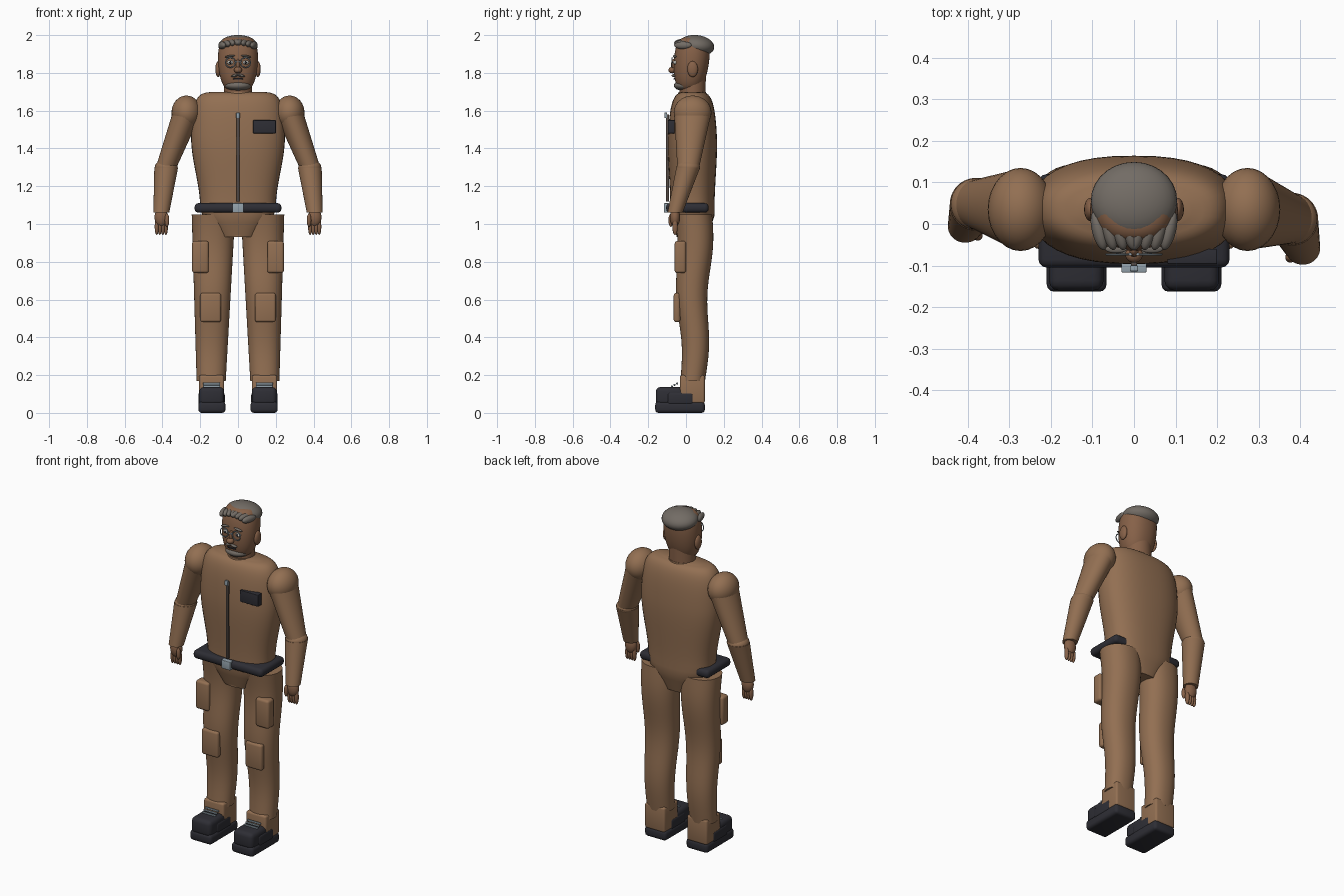
import bpy, bmesh, math
from mathutils import Vector, Matrix

cube = bpy.data.objects.get("Cube")
if cube:
    bpy.data.objects.remove(cube)
made = []


def material(name, *colour):
    mat = bpy.data.materials.new(name)
    mat.use_nodes = True
    mat.diffuse_color = (*colour, 1)
    shader = next(node for node in mat.node_tree.nodes if node.type == 'BSDF_PRINCIPLED')
    shader.inputs["Base Color"].default_value = (*colour, 1)
    shader.inputs["Roughness"].default_value = .7
    return mat


SUIT = material("tan_fabric", .29, .16, .085)
SKIN = material("brown_skin", .24, .12, .065)
HAIR = material("grey_hair", .17, .15, .13)
BLACK = material("black_leather", .027, .027, .035)
STEEL = material("steel", .3, .37, .42)
ZIP = material("dark_zip", .09, .07, .06)
WHITE = material("eye_white", .6, .6, .55)


def finish(name, bm, mat):
    bmesh.ops.recalc_face_normals(bm, faces=bm.faces)
    mesh = bpy.data.meshes.new(name)
    bm.to_mesh(mesh)
    bm.free()
    mesh.materials.append(mat)
    part = bpy.data.objects.new(name, mesh)
    bpy.context.scene.collection.objects.link(part)
    made.append(part)
    return part


def flip(part):
    part.data.transform(Matrix.Diagonal((-1, 1, 1, 1)))
    part.data.flip_normals()


def mirror(part):
    """Add the right-hand twin of a left-hand part."""
    twin = part.copy()
    twin.data = part.data.copy()
    twin.name = twin.data.name = part.name.replace("left", "right")
    bpy.context.scene.collection.objects.link(twin)
    flip(twin)
    made.append(twin)


def mix(start, end, t):
    return start + (end - start) * t


def dome(t, power):
    """Rounds a width off to nothing as t reaches one."""
    return max(0, 1 - t ** power) ** (1 / power)


def skin_rings(name, rings, mat, closed=False):
    bm = bmesh.new()
    loops = [[bm.verts.new(point) for point in ring] for ring in rings]
    following = loops[1:] + loops[:1] if closed else loops[1:]
    for lower, upper in zip(loops, following):
        for i in range(len(lower)):
            bm.faces.new((lower[i - 1], lower[i], upper[i], upper[i - 1]))
    if not closed:
        bm.faces.new(loops[0])
        bm.faces.new(loops[-1])
    return finish(name, bm, mat)


def loft(name, bottom, top, section, mat, power=2, sides=40, steps=32):
    """Upright form; section(t) gives centre x, centre y, half width, half depth."""
    def curve(value):
        return math.copysign(abs(value) ** (2 / power), value)

    rings = []
    for step in range(steps + 1):
        t = math.sin(math.pi / 2 * step / steps)  # rings crowd towards the top
        x, y, wide, deep = section(min(t, .999))
        angles = [math.tau * side / sides for side in range(sides)]
        rings.append([(x + wide * curve(math.cos(a)), y + deep * curve(math.sin(a)),
                       mix(bottom, top, t)) for a in angles])
    return skin_rings(name, rings, mat)


def limb(name, start, end, start_size, end_size, mat):
    """Straight tapered limb between two points."""
    def section(t):
        return (mix(start[0], end[0], t), mix(start[1], end[1], t),
                mix(start_size[0], end_size[0], t), mix(start_size[1], end_size[1], t))
    return loft(name, start[2], end[2], section, mat)


def box(name, low, high, mat, bevel=.003):
    bm = bmesh.new()
    bmesh.ops.create_cube(bm, size=1)
    low, high = Vector(low), Vector(high)
    for vert in bm.verts:
        vert.co = (low + high) / 2 + vert.co * (high - low)
    bmesh.ops.bevel(bm, geom=bm.edges[:], offset=bevel, segments=3, profile=.5, affect='EDGES')
    return finish(name, bm, mat)


def ball(name, centre, radii, mat, angle=0, axis='Y'):
    bm = bmesh.new()
    bmesh.ops.create_uvsphere(bm, u_segments=28, v_segments=16, radius=1)
    bm.transform(Matrix.Translation(centre) @ Matrix.Rotation(angle, 4, axis)
                 @ Matrix.Diagonal((*radii, 1)))
    return finish(name, bm, mat)


def lens_frame(name, centre, radius, thick, around=24, across=6):
    rings = []
    for i in range(around):
        outward = Vector((math.cos(math.tau * i / around), 0, math.sin(math.tau * i / around)))
        rings.append([])
        for j in range(across):
            turn = math.tau * j / across
            offset = outward * (radius + thick * math.cos(turn))
            offset.y = thick * math.sin(turn)
            rings[-1].append(Vector(centre) + offset)
    return skin_rings(name, rings, STEEL, closed=True)


# Torso: narrow seat, wide chest, rounded shoulders
def torso_section(t):
    chest = min(1, max(0, 2 * t - .4))
    chest *= chest * (3 - 2 * chest)
    wide = mix(.2, .25, chest) * min(1, .5 + 3 * t) * dome(t, 8)
    deep = mix(.117, .134, chest) * min(1, .7 + 2 * t) * dome(t, 5)
    return 0, .034, wide, deep


loft("torso", .93, 1.7, torso_section, SUIT, power=2.4)
limb("pelvis", (0, .03, .93), (0, .03, 1.05), (.1, .08), (.235, .095), SUIT)
limb("collar", (0, .033, 1.66), (0, .033, 1.7), (.087, .08), (.08, .073), SUIT)

# Belt, zip and chest plate
box("belt", (-.23, -.105, 1.06), (.23, .12, 1.11), BLACK, bevel=.02)
box("buckle", (-.03, -.117, 1.06), (.03, -.09, 1.11), STEEL)
box("zip", (-.007, -.106, 1.12), (.007, -.09, 1.58), ZIP, bevel=.001)
box("zip_pull", (-.01, -.114, 1.56), (.01, -.1, 1.59), STEEL)
box("chest_plate", (.08, -.096, 1.48), (.2, -.06, 1.55), BLACK)


# Legs, with calf and seat swelling backwards
def leg_section(t):
    return mix(.142, .13, t), .04 + .01 * math.cos(10 * t - 2), mix(.077, .115, t), mix(.065, .1, t)


mirror(loft("left_leg", .17, 1.05, leg_section, SUIT, power=2.2))
mirror(box("left_thigh_pocket", (.155, -.06, .74), (.243, 0, .91), SUIT, bevel=.014))
mirror(box("left_knee_pad", (.09, -.065, .48), (.2, -.03, .635), SUIT, bevel=.013))

# Boots
mirror(box("left_ankle_cuff", (.073, -.033, .05), (.207, .1, .2), SUIT, bevel=.012))
mirror(box("left_sole", (.066, -.163, 0), (.21, .1, .06), BLACK, bevel=.018))
mirror(box("left_toe_cap", (.073, -.16, .04), (.205, 0, .137), BLACK, bevel=.024))
mirror(box("left_boot_side", (.07, -.1, .04), (.21, .04, .11), BLACK, bevel=.015))
for i in range(3):
    low = Vector((.095, -.08 + .014 * i, .135 + .008 * i))
    mirror(box(f"left_lace_{i}", low, low + Vector((.09, .01, .01)), STEEL))


# Arms: the left one reaches further forward
def arm(side, elbow_y, hand_y):
    elbow, hand = (.38, elbow_y, 1.3), Vector((.406, hand_y, 1.06))
    parts = [
        ball(side + "_shoulder", (.273, .035, 1.59), (.079, .1, .09), SUIT),
        limb(side + "_upper_arm", elbow, (.273, .035, 1.58), (.055, .058), (.076, .097), SUIT),
        ball(side + "_elbow", elbow, (.061, .062, .04), SUIT),
        limb(side + "_forearm", hand, elbow, (.042, .04), (.063, .063), SUIT),
        ball(side + "_palm", hand - Vector((0, 0, .025)), (.036, .027, .05), SKIN),
        ball(side + "_thumb", hand - Vector((.03, .022, .04)), (.012, .013, .035), SKIN)]
    for i in range(4):
        tip = hand + Vector((.016 * i - .024, 0, -.075))
        parts.append(ball(f"{side}_finger_{i}", tip, (.011, .014, .043), SKIN))
    return parts


arm("left", .012, -.058)
for part in arm("right", .048, -.005):
    flip(part)


# Head, tapering to the chin and rounded at the crown
def head_section(t):
    jaw = dome(1 - t, 3)
    return 0, mix(.015, .04, t), .11 * jaw * dome(t, 5), .097 * jaw * dome(t, 5)


limb("neck", (0, .035, 1.66), (0, .035, 1.78), (.075, .068), (.075, .07), SKIN)
loft("head", 1.695, 1.99, head_section, SKIN, power=2.2)
mirror(ball("left_ear", (.105, .035, 1.82), (.015, .028, .042), SKIN))
ball("nose_bridge", (0, -.064, 1.84), (.011, .016, .034), SKIN)
ball("nose_tip", (0, -.073, 1.815), (.021, .02, .017), SKIN)
box("mouth", (-.026, -.066, 1.764), (.026, -.04, 1.772), BLACK)

# Eyes and spectacles
mirror(ball("left_eye", (.04, -.054, 1.855), (.018, .014, .011), WHITE))
mirror(ball("left_pupil", (.04, -.065, 1.855), (.007, .006, .007), BLACK))
mirror(lens_frame("left_lens_frame", (.04, -.073, 1.855), .026, .003))
box("spectacle_bridge", (-.014, -.076, 1.855), (.014, -.07, 1.862), STEEL, bevel=.001)

# Brows, moustache, beard and hair
mirror(ball("left_brow", (.043, -.06, 1.888), (.027, .01, .006), HAIR, angle=.15))
mirror(ball("left_moustache", (.017, -.064, 1.786), (.02, .012, .007), HAIR, angle=.2))
ball("beard", (0, -.012, 1.733), (.067, .052, .028), HAIR)
ball("hair_cap", (0, .056, 1.944), (.104, .094, .056), HAIR, angle=-.12, axis='X')
for i in range(4):
    x = .012 + .024 * i
    mirror(ball(f"left_hair_lock_{i}", (x, -.016, 1.96 - 2 * x * x), (.017, .048, .02),
                HAIR, angle=-.25, axis='Z'))

# Smooth shading with crisp edges
bpy.ops.object.select_all(action='DESELECT')
for part in made:
    part.select_set(True)
bpy.context.view_layer.objects.active = made[0]
bpy.ops.object.shade_smooth_by_angle(angle=math.radians(40))
